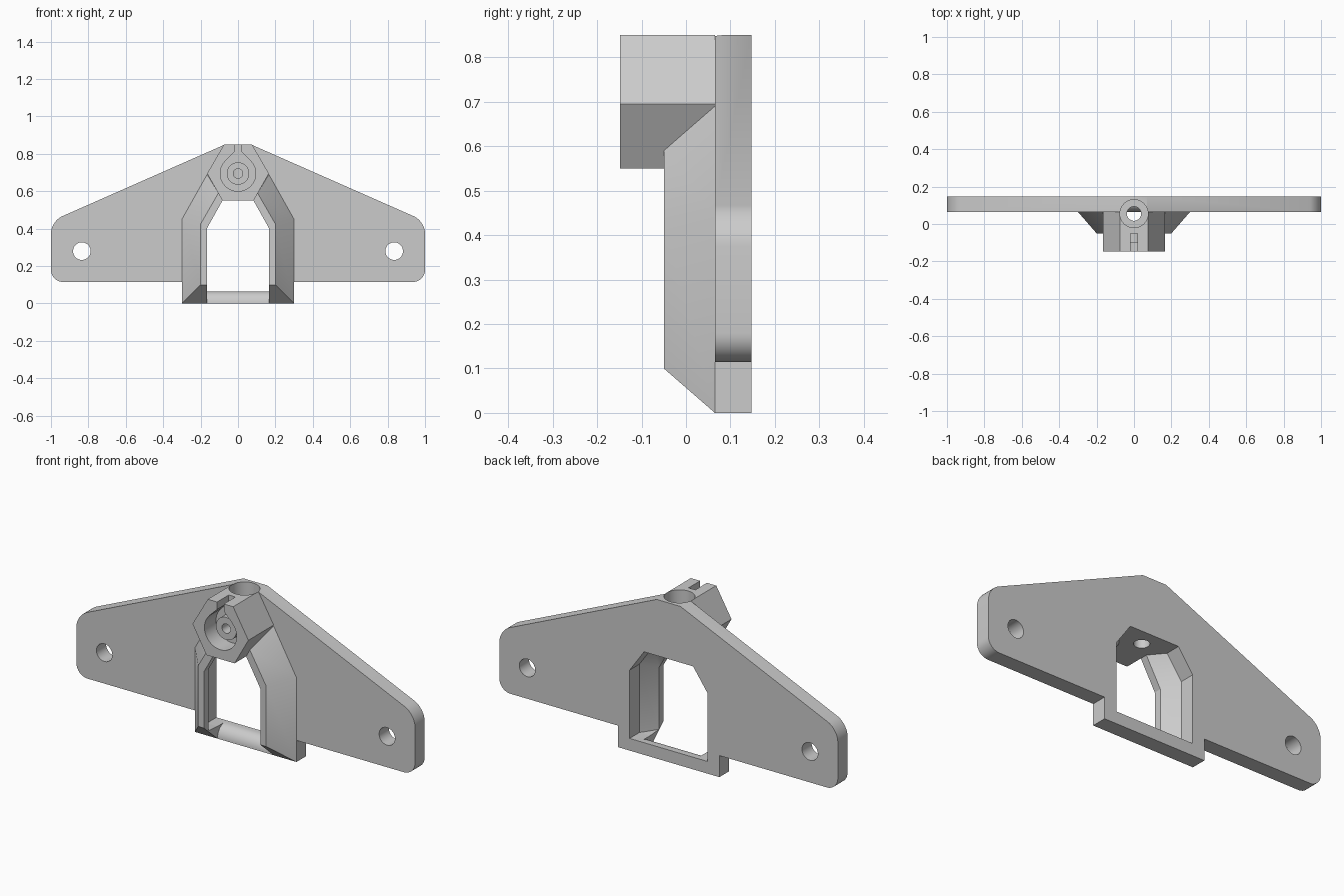
import bpy, bmesh, math
from mathutils import Matrix

cube = bpy.data.objects.get("Cube")
if cube:
    bpy.data.objects.remove(cube)

grey = bpy.data.materials.new("plain grey")
grey.use_nodes = True
COLOUR = (0.6, 0.6, 0.6, 1)
grey.diffuse_color = COLOUR
grey.node_tree.nodes["Principled BSDF"].inputs["Base Color"].default_value = COLOUR


def finish(name, bm):
    bmesh.ops.recalc_face_normals(bm, faces=bm.faces)
    mesh = bpy.data.meshes.new(name)
    bm.to_mesh(mesh)
    bm.free()
    mesh.materials.append(grey)
    ob = bpy.data.objects.new(name, mesh)
    bpy.context.collection.objects.link(ob)
    return ob


def mirrored(half):
    """Close a +x half outline, listed bottom to top, across x = 0."""
    return half + [(-x, z) for x, z in reversed(half)]


def loft(name, *sections, round_ends=0):
    """Join (y, outline) sections from back to front."""
    bm = bmesh.new()
    rings = [[bm.verts.new((x, y, z)) for x, z in pts] for y, pts in sections]
    bm.faces.new(rings[0])
    bm.faces.new(rings[-1])
    n = len(rings[0])
    for a, b in zip(rings, rings[1:]):
        for i in range(n):
            j = (i + 1) % n
            bm.faces.new((a[i], a[j], b[j], b[i]))
    if round_ends:
        tips = [e for e in bm.edges if all(abs(v.co.x) > 0.99 for v in e.verts)
                and abs(e.verts[0].co.y - e.verts[1].co.y) > 0.01]
        bmesh.ops.bevel(bm, geom=tips, offset=round_ends, segments=8,
                        profile=0.5, affect='EDGES')
    return finish(name, bm)


def cylinder(name, radius, x, z, start, end, upright=False, y=0.0):
    """Cylinder along y, or along z when upright."""
    bm = bmesh.new()
    bmesh.ops.create_cone(bm, cap_ends=True, segments=40, radius1=radius,
                          radius2=radius, depth=end - start)
    mid = (start + end) / 2
    if upright:
        m = Matrix.Translation((x, y, mid))
    else:
        m = Matrix.Translation((x, mid, z)) @ Matrix.Rotation(math.pi / 2, 4, 'X')
    bm.transform(m)
    return finish(name, bm)


def cut(ob, *cutters):
    for c in cutters:
        mod = ob.modifiers.new("cut", 'BOOLEAN')
        mod.operation, mod.solver, mod.object = 'DIFFERENCE', 'EXACT', c
    evaluated = ob.evaluated_get(bpy.context.evaluated_depsgraph_get())
    mesh = bpy.data.meshes.new_from_object(evaluated)
    ob.modifiers.clear()
    ob.data = mesh


BACK, JOIN, LEG_FRONT, HUB_FRONT = 0.147, 0.065, -0.05, -0.148
HUB_Z = 0.695

# Flat wing plate with a lower tab
wing = mirrored([(0.3, 0), (0.3, 0.115), (1, 0.115), (1, 0.44), (0.07, 0.85)])
plate = loft("mounting_plate", (BACK, wing), (JOIN, wing), round_ends=0.065)

# Tapered arch standing out from the plate
arch = loft("arch_frame",
            (JOIN, mirrored([(0.3, 0), (0.3, 0.45), (0.165, 0.69)])),
            (LEG_FRONT, mirrored([(0.2, 0.1), (0.2, 0.425), (0.105, 0.59)])))

# Hexagonal hub
hexagon = mirrored([(0.083, 0.55), (0.165, HUB_Z), (0.075, 0.85)])
hub = loft("hex_hub", (JOIN, hexagon), (HUB_FRONT, hexagon))

# Ring boss in the hub recess
boss = cylinder("ring_boss", 0.06, 0, HUB_Z, -0.1, -0.045)

# Cutters: window that narrows towards the front
wide = mirrored([(0.23, 0.065), (0.23, 0.43), (0.145, 0.55)])
narrow = mirrored([(0.167, 0.07), (0.167, 0.4), (0.083, 0.55)])
window = loft("window_cutter", (0.2, wide), (JOIN, wide), (-0.01, narrow), (-0.2, narrow))
gap_outline = mirrored([(0.167, -0.1), (0.167, 0.4), (0.083, 0.55)])
gap = loft("leg_gap_cutter", (0.1, gap_outline), (-0.2, gap_outline))

# Cutter: rounded front of the bottom bar
bm = bmesh.new()
profile = [(0.05, 0), (0.05, 0.08), (0.125, 0.08)]
for i in range(11):
    a = math.pi / 2 * (1 - i / 10)
    profile.append((0.125 - 0.06 * math.cos(a), 0.065 * math.sin(a)))
face = bm.faces.new([bm.verts.new((-0.167, y, z)) for y, z in profile])
swept = bmesh.ops.extrude_face_region(bm, geom=[face])["geom"]
bmesh.ops.translate(bm, vec=(0.334, 0, 0),
                    verts=[g for g in swept if isinstance(g, bmesh.types.BMVert)])
bar_round = finish("bar_round_cutter", bm)

# Cutters: bolt holes, stepped upright bore, hub recess and slot
bolts = [cylinder("bolt_cutter", 0.047, s * 0.835, 0.28, 0, 0.3) for s in (-1, 1)]
bore = cylinder("bore_cutter", 0.075, 0, 0, 0.62, 1, upright=True, y=0.055)
drain = cylinder("drain_cutter", 0.038, 0, 0, 0.5, 0.7, upright=True, y=0.055)
recess = cylinder("recess_cutter", 0.095, 0, HUB_Z, -0.2, LEG_FRONT)
slot_outline = mirrored([(0.07, 0.74), (0.066, 0.765), (0.02, 0.81), (0.02, 0.9)])
slot = loft("slot_cutter", (LEG_FRONT, slot_outline), (-0.2, slot_outline))
pin = cylinder("pin_cutter", 0.025, 0, HUB_Z, -0.2, 0.03)

cut(plate, window, bar_round, bore, drain, *bolts)
cut(arch, window, gap, bore, drain, pin)
cut(hub, bore, drain, recess, slot, pin)
cut(boss, pin)
for c in [window, gap, bar_round, bore, drain, recess, slot, pin] + bolts:
    bpy.data.objects.remove(c)

# Smooth the round walls and keep the flat edges sharp
bpy.ops.object.select_all(action='DESELECT')
for ob in (plate, arch, hub, boss):
    ob.select_set(True)
bpy.context.view_layer.objects.active = plate
bpy.ops.object.shade_smooth_by_angle(angle=math.radians(25))
